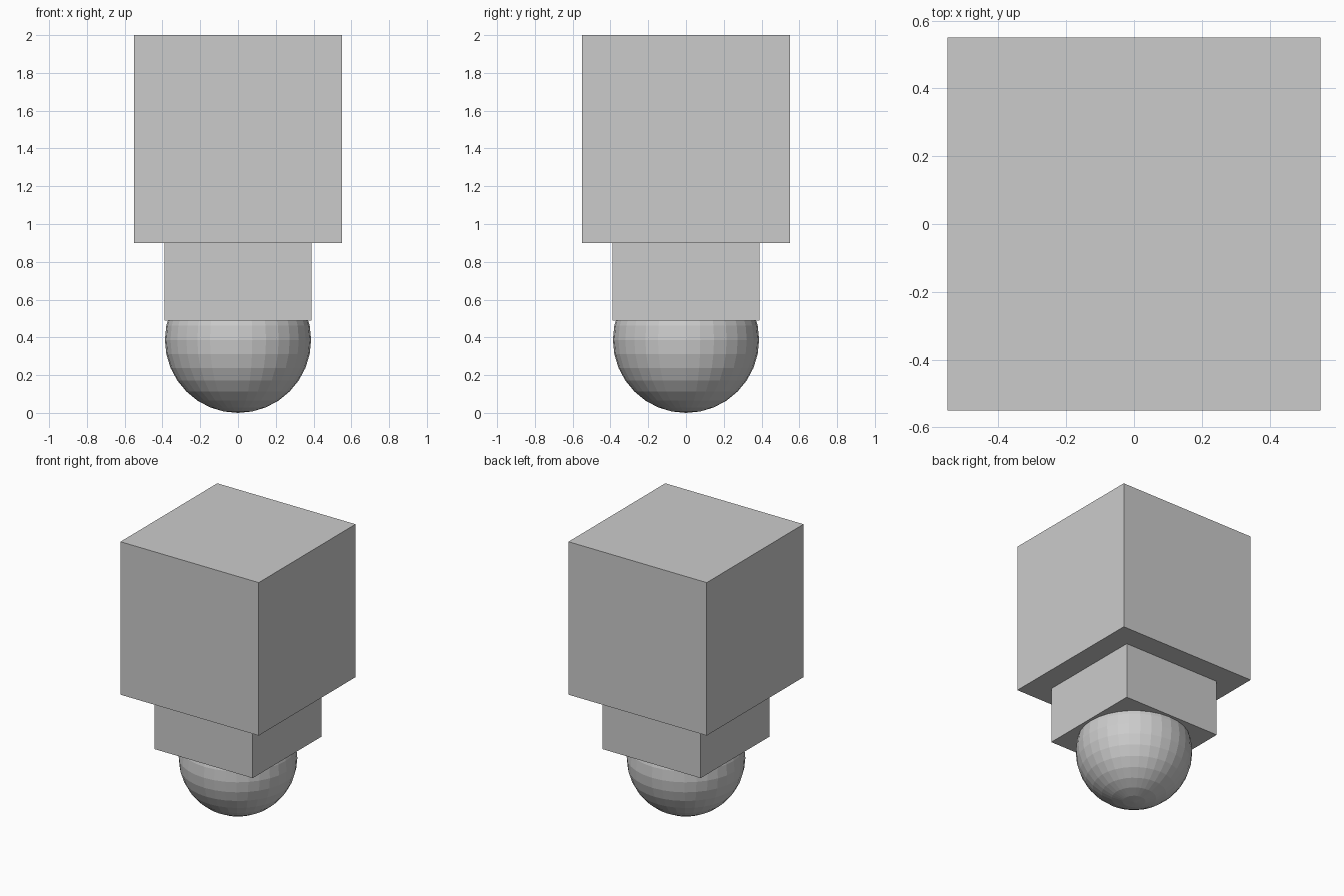
import bpy

# Remove the default object
cube = bpy.data.objects.get("Cube")
if cube:
    bpy.data.objects.remove(cube, do_unlink=True)

# Single plain grey
grey = bpy.data.materials.new("light_grey")
grey.use_nodes = True
colour = (0.6, 0.6, 0.6, 1.0)
grey.diffuse_color = colour
grey.node_tree.nodes["Principled BSDF"].inputs["Base Color"].default_value = colour


def finish(name):
    obj = bpy.context.object
    obj.name = name
    obj.data.name = name
    obj.data.materials.append(grey)
    return obj


def add_block(name, side, bottom):
    """Cube of the given side, resting at the given height."""
    bpy.ops.mesh.primitive_cube_add(size=side, location=(0, 0, bottom + side / 2))
    return finish(name)


# Faceted ball at the base
bpy.ops.mesh.primitive_uv_sphere_add(segments=32, ring_count=16, radius=0.387,
                                     location=(0, 0, 0.387))
finish("base_ball")

# Small block over the ball, with the large block sunk onto it
add_block("middle_block", 0.78, 0.49)
add_block("top_block", 1.1, 0.9)
